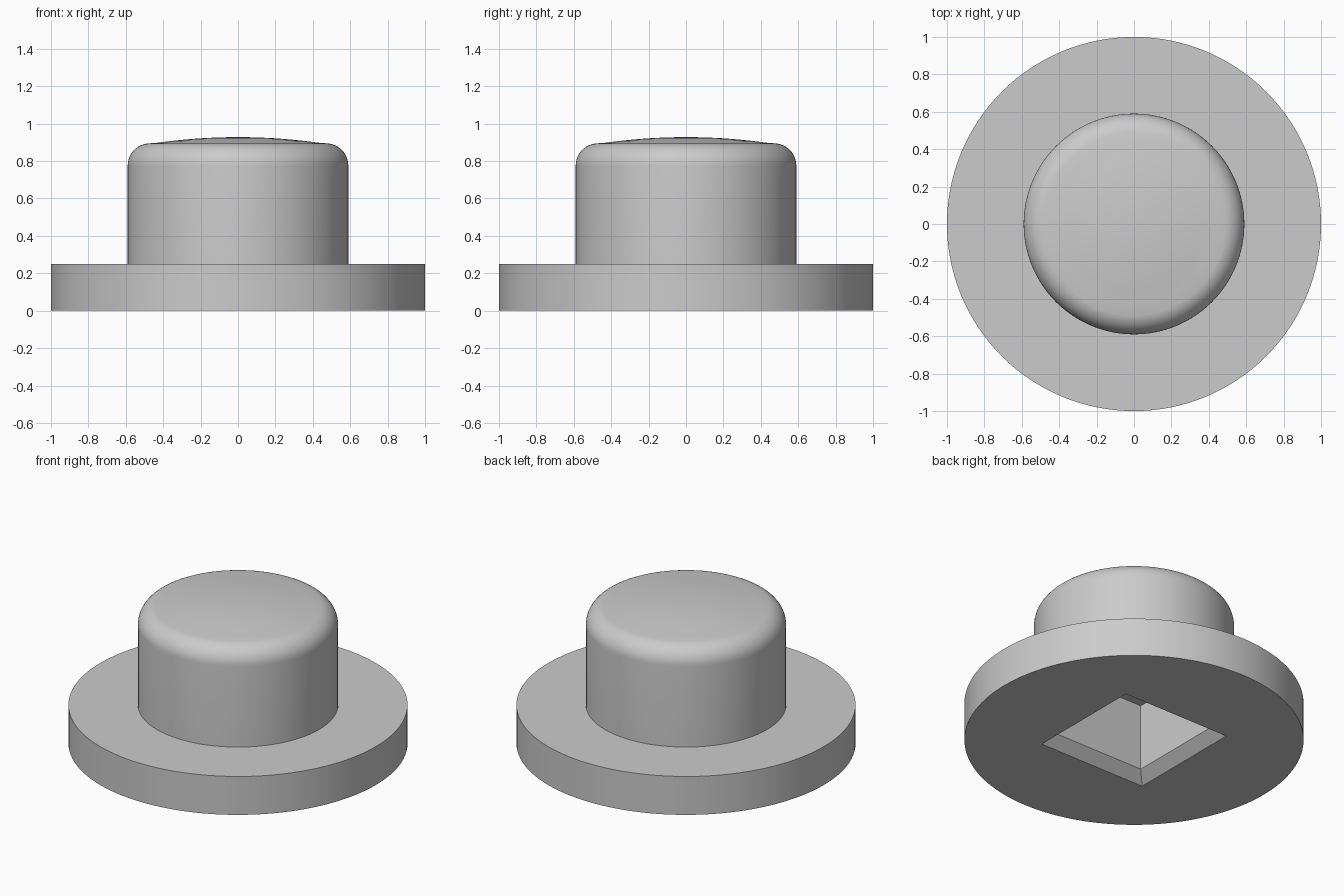
import bpy, bmesh
from math import sin, cos, pi, radians, sqrt

cube = bpy.data.objects.get("Cube")
if cube:
    bpy.data.objects.remove(cube, do_unlink=True)

grey = bpy.data.materials.new("light grey")
grey.use_nodes = True
colour = (0.6, 0.6, 0.6, 1)
grey.diffuse_color = colour
grey.node_tree.nodes["Principled BSDF"].inputs["Base Color"].default_value = colour

SEGMENTS = 128
FLANGE_R, FLANGE_H = 1.0, 0.25
BOSS_R, FILLET, FILLET_Z = 0.59, 0.12, 0.775
TOP_Z, CROWN_R = 0.928, 3.1
OPENING, CHAMFER, SOCKET_TOP = 0.386, 0.064, 0.495


def make_object(name, bm):
    bmesh.ops.recalc_face_normals(bm, faces=bm.faces)
    mesh = bpy.data.meshes.new(name)
    bm.to_mesh(mesh)
    bm.free()
    mesh.materials.append(grey)
    obj = bpy.data.objects.new(name, mesh)
    bpy.context.collection.objects.link(obj)
    return obj


def stack(name, rings, sides, turn=0):
    """Closed solid through rings of (radius, height)."""
    bm = bmesh.new()
    loops = []
    for r, z in rings:
        angles = [turn + 2 * pi * i / sides for i in range(sides)]
        loops.append([bm.verts.new((r * cos(a), r * sin(a), z)) for a in angles])
    for low, high in zip(loops, loops[1:]):
        for i in range(sides):
            j = (i + 1) % sides
            bm.faces.new((low[i], low[j], high[j], high[i]))
    bm.faces.new(loops[0][::-1])
    bm.faces.new(loops[-1])
    return make_object(name, bm)


# Flange, boss, rounded shoulder and shallow domed crown in one profile
profile = [(FLANGE_R, 0), (FLANGE_R, FLANGE_H), (BOSS_R, FLANGE_H)]
for k in range(11):
    a = radians(8.1 * k)
    profile.append((BOSS_R - FILLET + FILLET * cos(a), FILLET_Z + FILLET * sin(a)))
edge = profile[-1][0]
for k in range(7, 0, -1):
    r = edge * k / 8
    profile.append((r, TOP_Z - CROWN_R + sqrt(CROWN_R ** 2 - r * r)))
plug = stack("flanged_plug", profile, SEGMENTS)

# Square socket with a chamfered mouth, cut up into the underside
margin = 0.05
inner = OPENING - CHAMFER
corner = sqrt(2)
cutter = stack("socket_cutter", [
    ((OPENING + margin) * corner, -margin),
    (inner * corner, CHAMFER),
    (inner * corner, SOCKET_TOP),
], 4, pi / 4)
cutter.hide_render = True

cut = plug.modifiers.new("socket", 'BOOLEAN')
cut.operation = 'DIFFERENCE'
cut.solver = 'EXACT'
cut.object = cutter

bpy.ops.object.select_all(action='DESELECT')
plug.select_set(True)
bpy.context.view_layer.objects.active = plug
bpy.ops.object.modifier_apply(modifier=cut.name)
bpy.data.objects.remove(cutter, do_unlink=True)
bpy.ops.object.shade_smooth_by_angle(angle=radians(30))
